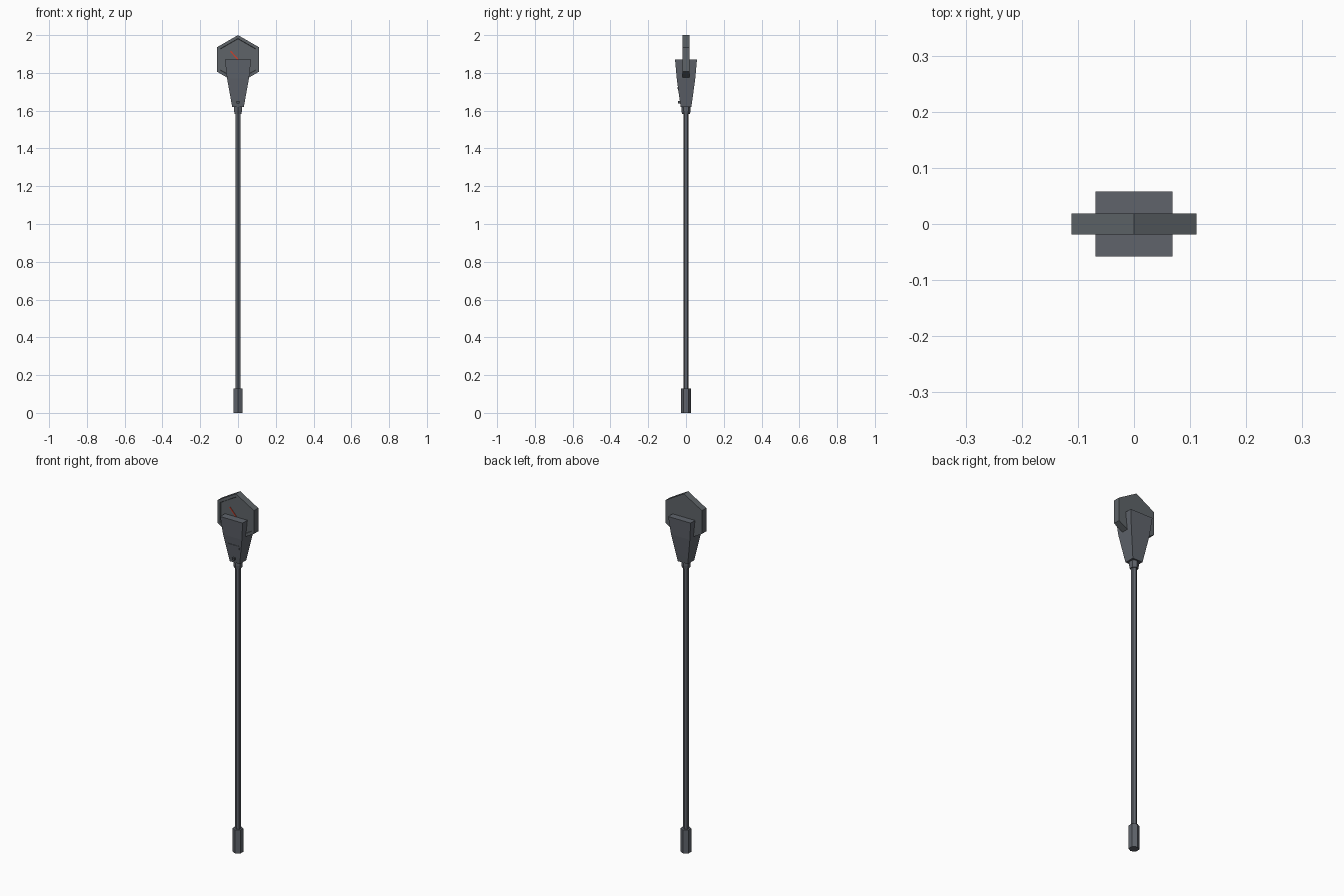
import bpy, bmesh, math
from mathutils import Matrix, Vector

if "Cube" in bpy.data.objects:
    bpy.data.objects.remove(bpy.data.objects["Cube"])


def material(name, rgb):
    m = bpy.data.materials.new(name)
    m.diffuse_color = (*rgb, 1)
    m.use_nodes = True
    m.node_tree.nodes["Principled BSDF"].inputs["Base Color"].default_value = m.diffuse_color
    return m


GREY = material("slate grey", (0.115, 0.127, 0.148))
DIAL = material("dial grey", (0.112, 0.126, 0.138))
DARK = material("dark grey", (0.07, 0.078, 0.09))
RED = material("needle red", (0.60, 0.05, 0.025))


def finish(bm, name, mat):
    bmesh.ops.recalc_face_normals(bm, faces=bm.faces)
    me = bpy.data.meshes.new(name)
    bm.to_mesh(me)
    bm.free()
    me.materials.append(mat)
    ob = bpy.data.objects.new(name, me)
    bpy.context.collection.objects.link(ob)
    return ob


def loft(rings):
    """Closed solid through rings with equal point counts."""
    bm = bmesh.new()
    vs = [[bm.verts.new(p) for p in r] for r in rings]
    n = len(vs[0])
    for a, b in zip(vs, vs[1:]):
        for i in range(n):
            j = (i + 1) % n
            bm.faces.new((a[i], a[j], b[j], b[i]))
    bm.faces.new(vs[0])
    bm.faces.new(vs[-1])
    return bm


def hexagon(r):
    return [(r * math.sin(i * math.pi / 3), r * math.cos(i * math.pi / 3)) for i in range(6)]


def upright_hex(name, levels, mat):
    return finish(loft([[(x, y, z) for x, y in hexagon(r)] for z, r in levels]), name, mat)


def box(name, centre, size, mat, rot=None):
    bm = bmesh.new()
    bmesh.ops.create_cube(bm, size=1)
    bm.transform(Matrix.Translation(centre) @ (rot or Matrix()) @ Matrix.Diagonal((*size, 1)))
    return finish(bm, name, mat)


# Foot, rod and collar: hexagonal bars
upright_hex("foot", [(0, 0.027), (0.13, 0.027)], GREY)
upright_hex("rod", [(0.12, 0.0145), (1.60, 0.0145)], GREY)
upright_hex("collar", [(1.583, 0.021), (1.60, 0.024), (1.63, 0.024)], GREY)

# Tapered four-sided housing
HOUSING = [(1.62, 0.031, 0.028), (1.66, 0.038, 0.034), (1.77, 0.058, 0.049), (1.87, 0.069, 0.058)]
finish(loft([[(-x, -y, z), (x, -y, z), (x, y, z), (-x, y, z)] for z, x, y in HOUSING]),
       "housing", GREY)

# Hexagonal dial with shallow recessed front
CZ, R, T = 1.871, 0.129, 0.019
bm = loft([[(x, y, CZ + z) for x, z in hexagon(R)] for y in (-T, T)])
bm.normal_update()
bmesh.ops.recalc_face_normals(bm, faces=bm.faces)
front = min(bm.faces, key=lambda f: f.calc_center_median().y)
bmesh.ops.inset_region(bm, faces=[front], thickness=0.018)
bmesh.ops.inset_region(bm, faces=[front], thickness=0.002)
for v in front.verts:
    v.co.y += 0.003
finish(bm, "dial", DIAL)

# Needle pointing to the upper left
tip, pivot = Vector((-0.04, 0, 1.915)), Vector((0, 0, 1.871))
d = tip - pivot
mid = (tip + pivot) / 2
box("needle", (mid.x, -0.0165, mid.z), (d.length, 0.003, 0.007), RED,
    Matrix.Rotation(math.atan2(-d.z, d.x), 4, 'Y'))

# Label plate and small knob on the housing front
box("front_plate", (0, -0.0418, 1.716), (0.074, 0.004, 0.021), GREY,
    Matrix.Rotation(0.135, 4, 'X'))
box("front_knob", (0, -0.036, 1.645), (0.014, 0.014, 0.012), DARK)
